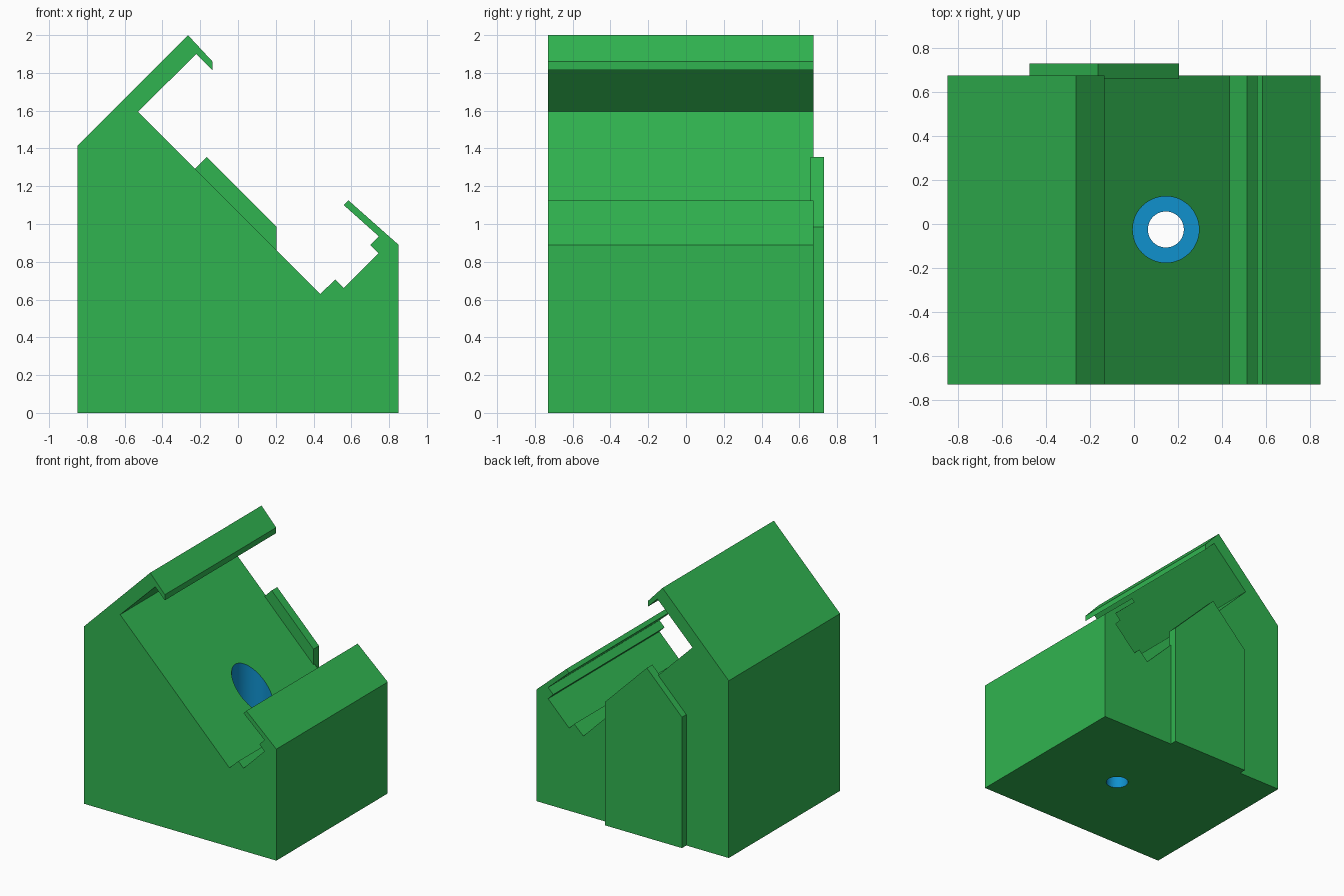
import bpy, bmesh, math

if "Cube" in bpy.data.objects:
    bpy.data.objects.remove(bpy.data.objects["Cube"])


def material(name, rgb):
    m = bpy.data.materials.new(name)
    m.diffuse_color = (*rgb, 1)
    m.use_nodes = True
    m.node_tree.nodes["Principled BSDF"].inputs["Base Color"].default_value = m.diffuse_color
    return m


green = material("green", (0.03, 0.456, 0.08))
blue = material("blue", (0.005, 0.283, 0.617))


def finish(name, bm, *mats):
    bmesh.ops.recalc_face_normals(bm, faces=bm.faces)
    mesh = bpy.data.meshes.new(name)
    bm.to_mesh(mesh)
    bm.free()
    ob = bpy.data.objects.new(name, mesh)
    for m in mats:
        mesh.materials.append(m)
    bpy.context.collection.objects.link(ob)
    return ob


def extrude_profile(name, pts, y0, y1, *mats):
    """Extrude an (x, z) outline along y."""
    bm = bmesh.new()
    face = bm.faces.new([bm.verts.new((x, y0, z)) for x, z in pts])
    ext = bmesh.ops.extrude_face_region(bm, geom=[face])["geom"]
    bmesh.ops.translate(bm, vec=(0, y1 - y0, 0),
                        verts=[v for v in ext if isinstance(v, bmesh.types.BMVert)])
    return finish(name, bm, *mats)


# Stand body: block with a slanted cradle, upper lip and lower lip
body = extrude_profile("stand_body", [
    (-0.85, 0), (0.85, 0), (0.85, 0.89), (0.585, 1.125), (0.56, 1.10),
    (0.745, 0.935), (0.70, 0.89), (0.745, 0.845), (0.56, 0.66),
    (0.515, 0.705), (0.435, 0.63), (-0.53, 1.595), (-0.22, 1.90),
    (-0.135, 1.815), (-0.135, 1.86), (-0.265, 2.0), (-0.85, 1.415),
], -0.73, 0.675, green, blue)

# Back stop plate, rising just above the cradle
extrude_profile("back_stop", [
    (-0.475, 0), (0.205, 0), (0.205, 0.985), (-0.165, 1.355), (-0.475, 1.045),
], 0.66, 0.73, green)

# Stepped screw hole: narrow below, wide above
HX, HY, SEG = 0.145, -0.025, 48
bm = bmesh.new()
rings = []
for r, z in [(0.082, -0.1), (0.082, 0.2), (0.151, 0.2), (0.151, 1.5)]:
    rings.append([bm.verts.new((HX + r * math.cos(2 * math.pi * i / SEG),
                                HY + r * math.sin(2 * math.pi * i / SEG), z))
                  for i in range(SEG)])
for a, b in zip(rings, rings[1:]):
    for i in range(SEG):
        j = (i + 1) % SEG
        bm.faces.new((a[i], a[j], b[j], b[i]))
bm.faces.new(rings[0])
bm.faces.new(rings[-1])
cutter = finish("hole_cutter", bm, blue)
cutter.hide_render = True

mod = body.modifiers.new("hole", "BOOLEAN")
mod.operation = "DIFFERENCE"
mod.solver = "EXACT"
mod.object = cutter
bpy.context.view_layer.objects.active = body
body.select_set(True)
bpy.ops.object.modifier_apply(modifier=mod.name)
bpy.data.objects.remove(cutter)

# Faces lying wholly inside the hole radius are blue
for p in body.data.polygons:
    inside = all(math.hypot(body.data.vertices[v].co.x - HX,
                            body.data.vertices[v].co.y - HY) < 0.155
                 for v in p.vertices)
    p.material_index = 1 if inside else 0
bpy.ops.object.shade_smooth_by_angle(angle=math.radians(30))
